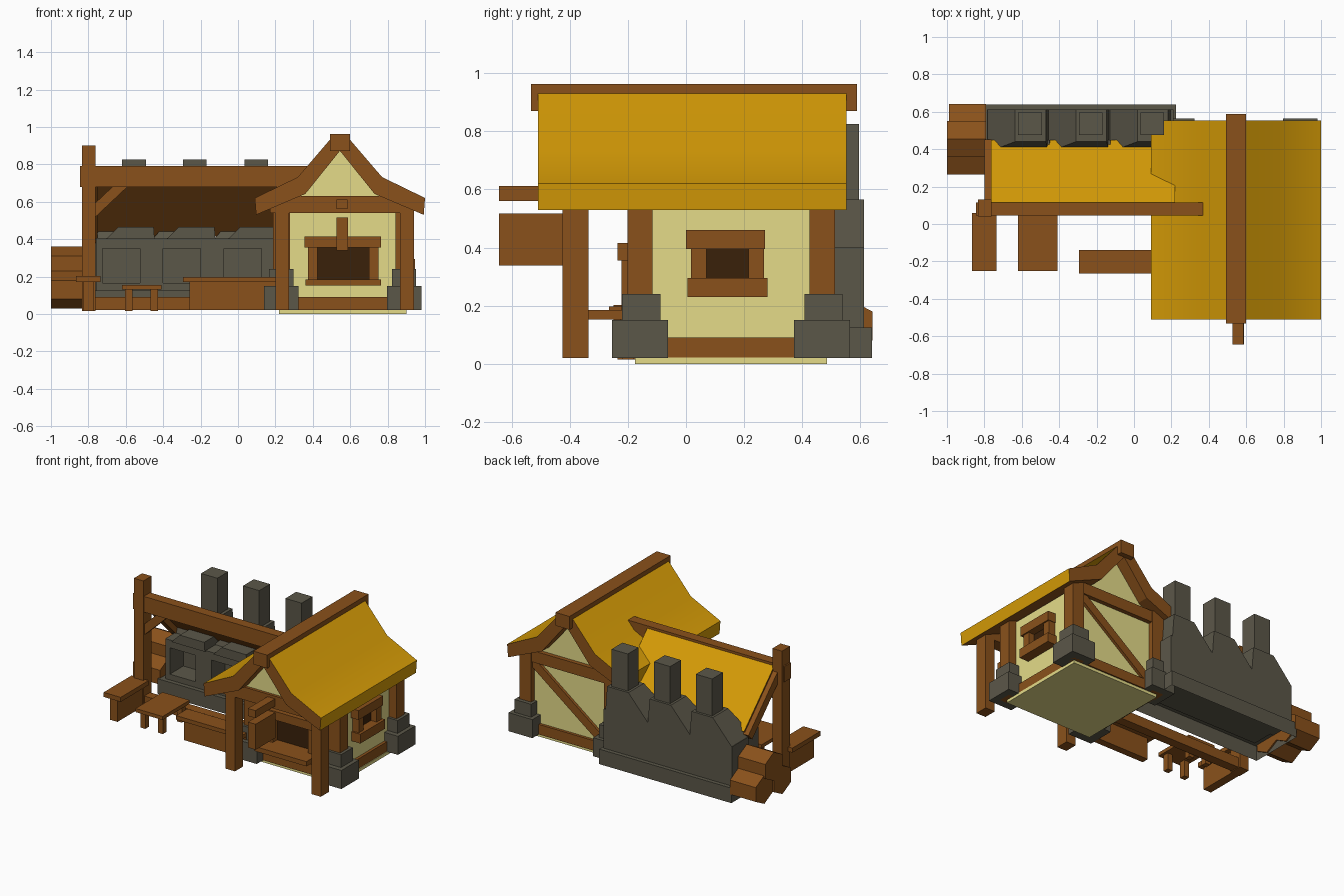
import bpy, bmesh, math
from mathutils import Vector

if "Cube" in bpy.data.objects:
    bpy.data.objects.remove(bpy.data.objects["Cube"])


def material(name, rgb):
    m = bpy.data.materials.new(name)
    m.diffuse_color = (*rgb, 1)
    m.use_nodes = True
    m.node_tree.nodes["Principled BSDF"].inputs["Base Color"].default_value = m.diffuse_color
    return m


BROWN = material("timber brown", (0.255, 0.083, 0.011))
DARK = material("dark opening", (0.042, 0.015, 0.003))
YELLOW = material("thatch yellow", (0.66, 0.325, 0.002))
CREAM = material("cream plaster", (0.78, 0.71, 0.25))
GREY = material("stone grey", (0.105, 0.095, 0.066))


def make(name, verts, faces, *mats):
    me = bpy.data.meshes.new(name)
    me.from_pydata(verts, [], faces)
    bm = bmesh.new()
    bm.from_mesh(me)
    bmesh.ops.recalc_face_normals(bm, faces=bm.faces)
    bm.to_mesh(me)
    bm.free()
    ob = bpy.data.objects.new(name, me)
    bpy.context.collection.objects.link(ob)
    for m in mats:
        me.materials.append(m)
    return ob


def loft(name, ring_a, ring_b, *mats):
    """Solid between two rings with the same number of points."""
    n = len(ring_a)
    faces = [(i, (i + 1) % n, n + (i + 1) % n, n + i) for i in range(n)]
    faces += [tuple(range(n)), tuple(range(n, 2 * n))]
    return make(name, list(ring_a) + list(ring_b), faces, *mats)


def rect(x0, x1, y0, y1, z):
    return [(x0, y0, z), (x1, y0, z), (x1, y1, z), (x0, y1, z)]


def box(name, x, y, z, mat):
    return loft(name, rect(*x, *y, z[0]), rect(*x, *y, z[1]), mat)


def along_y(name, pts, y0, y1, *mats):
    return loft(name, [(x, y0, z) for x, z in pts], [(x, y1, z) for x, z in pts], *mats)


def along_x(name, pts, x0, x1, *mats):
    return loft(name, [(x0, y, z) for y, z in pts], [(x1, y, z) for y, z in pts], *mats)


def strip(a, b, w):
    """Outline of a straight brace of width w from a to b."""
    a, b = Vector(a), Vector(b)
    d = (b - a).normalized() * w / 2
    n = Vector((-d.y, d.x))
    return [tuple(p) for p in (a + n, b + n, b - n, a - n)]


CX = 0.545  # house centre line


def sym(pts):
    """Mirror a right-hand half outline about the house centre."""
    return [(CX + x, z) for x, z in pts] + [(CX - x, z) for x, z in reversed(pts) if x > 0]


# House shell
box("floor_slab", (0.22, 0.90), (-0.175, 0.485), (0, 0.022), CREAM)
along_y("house_walls", sym([(0, 0.86), (0.19, 0.635), (0.33, 0.57), (0.33, 0.02)]), -0.165, 0.475, CREAM)
box("front_sill_beam", (0.25, 0.86), (-0.185, -0.12), (0.02, 0.09), BROWN)
box("back_sill_beam", (0.25, 0.86), (0.44, 0.495), (0.02, 0.09), BROWN)
box("back_tie_beam", (0.21, 0.88), (0.44, 0.505), (0.52, 0.60), BROWN)
along_y("back_brace", strip((0.85, 0.52), (0.27, 0.08), 0.06), 0.46, 0.495, BROWN)
for s, side, xc in ((-1, "left", 0.232), (1, "right", 0.888)):
    xw = sorted((CX + s * 0.29, CX + s * 0.35))
    box(side + "_sill_beam", xw, (-0.16, 0.46), (0.02, 0.09), BROWN)
    for yc, end in ((-0.16, "front"), (0.467, "back")):
        box(f"{end}_{side}_corner_post", (xc - 0.045, xc + 0.045), (yc - 0.042, yc + 0.045), (0.02, 0.60), BROWN)
        box(f"{end}_{side}_footing", (xc - 0.092, xc + 0.092), (yc - 0.095, yc + 0.098), (0.02, 0.15), GREY)
        box(f"{end}_{side}_footing_cap", (xc - 0.065, xc + 0.065), (yc - 0.06, yc + 0.072), (0.15, 0.24), GREY)
    xp = CX + 0.025 + s * 0.333
    box(side + "_porch_post", (xp - 0.037, xp + 0.037), (-0.425, -0.335), (0.02, 0.57), BROWN)

# Front gable on the porch
box("porch_beam", (0.17, 0.92), (-0.425, -0.335), (0.54, 0.63), BROWN)
along_y("porch_gable", sym([(0, 0.89), (0.22, 0.62)]), -0.405, -0.36, CREAM)

# Main roof: yellow top, timber ends and underside
roof = along_y("main_roof", sym([(0, 0.96), (0.055, 0.93), (0.225, 0.732), (0.455, 0.62),
                                (0.448, 0.53), (0.185, 0.642), (0, 0.872)]), -0.51, 0.553, YELLOW, BROWN)
for p in roof.data.polygons:
    if abs(p.normal.y) > 0.9 or p.normal.z < -0.3:
        p.material_index = 1
bpy.context.view_layer.objects.active = roof
roof.select_set(True)
bpy.ops.object.shade_smooth_by_angle(angle=math.radians(25))
box("ridge_beam", (0.492, 0.60), (-0.533, 0.588), (0.87, 0.963), BROWN)

# Hanging sign
box("sign_arm", (0.527, 0.585), (-0.643, -0.38), (0.56, 0.612), BROWN)
box("sign_board", (0.527, 0.587), (-0.643, -0.425), (0.338, 0.517), BROWN)

# Serving window at the front
box("serving_opening", (0.41, 0.71), (-0.172, -0.163), (0.18, 0.36), DARK)
box("serving_head", (0.355, 0.765), (-0.235, -0.16), (0.355, 0.415), BROWN)
box("serving_shelf", (0.362, 0.765), (-0.335, -0.16), (0.152, 0.185), BROWN)
for x in (0.375, 0.70):
    box("serving_jamb", (x, x + 0.05), (-0.222, -0.16), (0.18, 0.36), BROWN)

# Window on the right wall
box("side_opening", (0.872, 0.881), (0.06, 0.22), (0.29, 0.40), DARK)
box("side_window_head", (0.86, 0.935), (0.0, 0.272), (0.395, 0.46), BROWN)
box("side_window_sill", (0.86, 0.945), (0.005, 0.28), (0.23, 0.295), BROWN)
for y in (0.018, 0.215):
    box("side_window_jamb", (0.86, 0.925), (y, y + 0.053), (0.29, 0.40), BROWN)

# Shed frame and lean-to roof over the furnaces
box("shed_post", (-0.835, -0.762), (0.04, 0.13), (0.015, 0.90), BROWN)
box("shed_beam", (-0.845, 0.37), (0.045, 0.115), (0.68, 0.79), BROWN)
box("shed_ground_beam", (-0.78, 0.25), (0.05, 0.115), (0.02, 0.09), BROWN)
along_y("shed_brace", strip((-0.79, 0.53), (-0.61, 0.70), 0.055), 0.055, 0.105, BROWN)
lean = along_x("shed_roof", [(0.11, 0.778), (0.45, 0.44), (0.425, 0.415), (0.11, 0.73)], -0.765, 0.22, YELLOW, BROWN)
for p in lean.data.polygons:
    if p.normal.z < -0.3 or abs(p.normal.x) > 0.9:
        p.material_index = 1
along_x("shed_rafter", strip((0.09, 0.74), (0.43, 0.40), 0.06), -0.80, -0.75, BROWN)

# Furnace block; the base is open below
base = box("furnace_base", (-0.80, 0.225), (0.25, 0.64), (0.02, 0.125), GREY)
bm = bmesh.new()
bm.from_mesh(base.data)
bmesh.ops.delete(bm, geom=[f for f in bm.faces if f.normal.z < -0.9], context='FACES')
bm.to_mesh(base.data)
bm.free()
box("furnace_back", (-0.785, 0.21), (0.43, 0.612), (0.12, 0.40), GREY)
box("furnace_hearth", (-0.76, 0.20), (0.28, 0.45), (0.12, 0.165), GREY)
box("furnace_lintel", (-0.76, 0.20), (0.28, 0.45), (0.35, 0.405), GREY)
for x0, x1 in ((-0.76, -0.725), (-0.525, -0.40), (-0.20, -0.075), (0.125, 0.20)):
    box("furnace_pillar", (x0, x1), (0.28, 0.45), (0.16, 0.355), GREY)
for x in (-0.556, -0.231, 0.098):
    # hood slopes on its left side and stands upright on its right
    loft("furnace_hood", rect(x - 0.228, x + 0.098, 0.385, 0.612, 0.398),
         rect(x - 0.08, x + 0.085, 0.44, 0.612, 0.565), GREY)
    loft("hood_front", rect(x - 0.15, x + 0.11, 0.27, 0.45, 0.40),
         rect(x - 0.085, x + 0.105, 0.27, 0.45, 0.465), GREY)
    box("chimney", (x - 0.063, x + 0.063), (0.475, 0.595), (0.55, 0.825), GREY)

# Log pile: hexagonal logs standing on an edge
for y, z, dx in ((0.36, 0.13, 0), (0.546, 0.13, 0.01), (0.455, 0.26, 0)):
    hexa = [(y + 0.11 * math.sin(k * math.pi / 3), z + 0.1 * math.cos(k * math.pi / 3)) for k in range(6)]
    along_x("log", hexa, -1.0 + dx, -0.79, BROWN)

# Counters and bench in the yard
box("left_counter_top", (-0.867, -0.735), (-0.25, 0.06), (0.17, 0.202), BROWN)
box("left_counter_panel", (-0.83, -0.77), (-0.235, 0.05), (0.015, 0.175), BROWN)
box("right_counter_top", (-0.295, 0.22), (-0.265, -0.14), (0.17, 0.198), BROWN)
box("right_counter_panel", (-0.26, 0.22), (-0.225, -0.175), (0.02, 0.175), BROWN)
box("bench_seat", (-0.62, -0.41), (-0.25, 0.05), (0.13, 0.155), BROWN)
for x in (-0.603, -0.467):
    for y in (-0.22, -0.01):
        box("bench_leg", (x, x + 0.038), (y, y + 0.04), (0.015, 0.135), BROWN)
